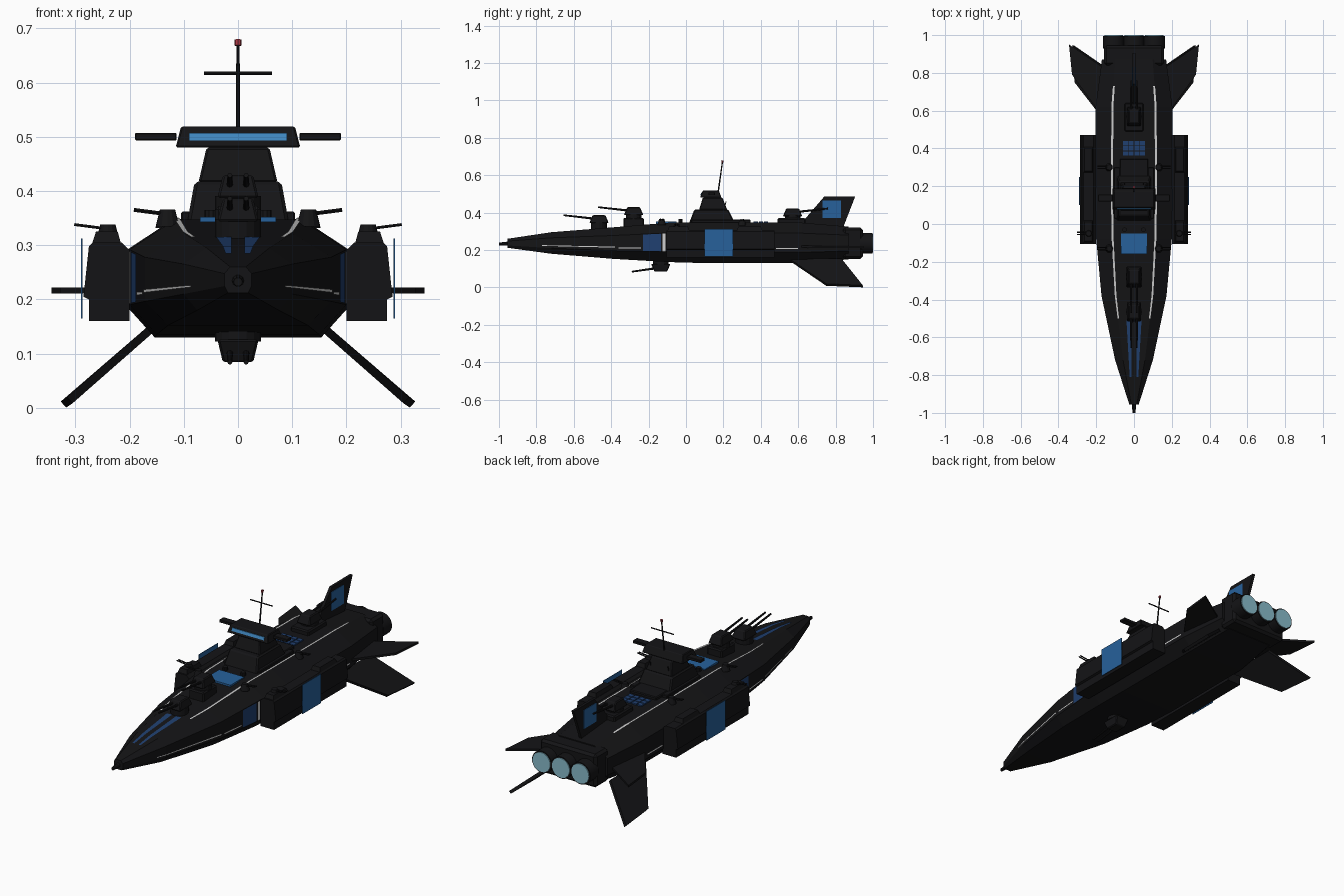
import bpy, bmesh, math
from mathutils import Vector

if "Cube" in bpy.data.objects:
    bpy.data.objects.remove(bpy.data.objects["Cube"])


def material(name, r, g, b):
    m = bpy.data.materials.new(name)
    m.diffuse_color = (r, g, b, 1)
    m.use_nodes = True
    m.node_tree.nodes["Principled BSDF"].inputs["Base Color"].default_value = m.diffuse_color
    return m


BLACK = material("hull_black", 0.007, 0.007, 0.008)
NAVY = material("navy", 0.014, 0.05, 0.16)
BLUE = material("blue", 0.02, 0.12, 0.33)
GLASS = material("glass", 0.05, 0.24, 0.52)
WHITE = material("white", 0.7, 0.7, 0.72)
GLOW = material("engine_glow", 0.25, 0.5, 0.6)
RED = material("red", 0.4, 0.04, 0.06)


def make(name, verts, faces, mat=BLACK, mirror=False, bevel=0):
    me = bpy.data.meshes.new(name)
    me.from_pydata([tuple(v) for v in verts], [], faces)
    bm = bmesh.new()
    bm.from_mesh(me)
    bmesh.ops.recalc_face_normals(bm, faces=bm.faces)
    bm.to_mesh(me)
    bm.free()
    me.materials.append(mat)
    o = bpy.data.objects.new(name, me)
    bpy.context.collection.objects.link(o)
    if bevel:
        b = o.modifiers.new("bevel", "BEVEL")
        b.width, b.segments = bevel, 1
    if mirror:
        o.modifiers.new("mirror", "MIRROR")
    return o


def loft(name, rings, mat=BLACK, **kw):
    n = len(rings[0])
    faces = [(i * n + j, i * n + (j + 1) % n, (i + 1) * n + (j + 1) % n, (i + 1) * n + j)
             for i in range(len(rings) - 1) for j in range(n)]
    faces += [tuple(range(n)), tuple(range((len(rings) - 1) * n, len(rings) * n))]
    return make(name, [v for r in rings for v in r], faces, mat, **kw)


def frustum(name, low, high, mat=BLACK, **kw):
    # each level: x0, x1, y0, y1, z
    ring = lambda a, b, c, d, z: [(a, c, z), (b, c, z), (b, d, z), (a, d, z)]
    return loft(name, [ring(*low), ring(*high)], mat, **kw)


def box(name, x0, x1, y0, y1, z0, z1, mat=BLACK, **kw):
    return frustum(name, (x0, x1, y0, y1, z0), (x0, x1, y0, y1, z1), mat, **kw)


def rod(name, a, b, r0, r1=None, sides=10, mat=BLACK, mirror=False):
    a, b = Vector(a), Vector(b)
    r1 = r0 if r1 is None else r1
    q = (b - a).to_track_quat('Z', 'Y')
    ring = lambda c, r: [c + q @ Vector((r * math.cos(t), r * math.sin(t), 0))
                         for t in (2 * math.pi * i / sides for i in range(sides))]
    o = loft(name, [ring(a, r0), ring(b, r1)], mat, mirror=mirror)
    if sides >= 20:
        for p in o.data.polygons:
            p.use_smooth = len(p.vertices) == 4
    return o


def fin(name, outline, offset, mirror=False):
    d = Vector(offset) / 2
    return loft(name, [[Vector(p) - d for p in outline], [Vector(p) + d for p in outline]], mirror=mirror)


# Hull: stations of y, half width, top, bottom
ST = [(-0.955, 0.025, 0.26, 0.212), (-0.72, 0.10, 0.295, 0.18), (-0.38, 0.172, 0.322, 0.152),
      (-0.08, 0.20, 0.347, 0.135), (0.10, 0.205, 0.348, 0.13), (0.62, 0.203, 0.346, 0.13),
      (0.87, 0.17, 0.325, 0.15)]


def section(y):
    for a, b in zip(ST, ST[1:]):
        if y <= b[0]:
            break
    t = (y - a[0]) / (b[0] - a[0])
    w, top, bot = (a[i] + (b[i] - a[i]) * t for i in (1, 2, 3))
    h = top - bot
    # deck edge, shoulder, chine, keel edge
    return [Vector(p) for p in ((w * .58, y, top), (w, y, top - h * .26),
                                (w, y, bot + h * .26), (w * .75, y, bot))]


def full_ring(y):
    s = section(y)
    return s + [Vector((-p.x, p.y, p.z)) for p in reversed(s)]


loft("hull", [full_ring(s[0]) for s in ST])
rod("bow_probe", (0, -1, 0.232), (0, -0.94, 0.235), 0.008, 0.012)


def ribbon(name, ys, point, mat):
    # thin painted band following the hull surface
    vs = [p for y in ys for p in point(y)]
    make(name, vs, [(2 * i, 2 * i + 1, 2 * i + 3, 2 * i + 2) for i in range(len(ys) - 1)], mat, mirror=True)


def side_band(f0, f1):
    def point(y):
        s = section(y)
        return [s[2].lerp(s[1], f) + Vector((0.0025, 0, 0)) for f in (f0, f1)]
    return point


def deck_band(f0, f1):
    def point(y):
        e = section(y)[0]
        return [Vector((x, y, e.z + 0.003)) for x in (e.x * f0, e.x * f1)]
    return point


# Painted bands
ribbon("deck_line", [-0.5, -0.38, -0.08, 0.1, 0.62, 0.73], deck_band(0.93, 1.02), WHITE)
ribbon("bow_stripe", [-0.81, -0.72, -0.51],
       lambda y: [Vector((x, y, section(y)[0].z + .003)) for x in (0.012, 0.012 + 0.028 * (y + 1.0) / .49)], NAVY)
ribbon("bow_side_line", [-0.77, -0.72, -0.38], side_band(0.20, 0.27), WHITE)
ribbon("mid_side_line", [-0.36, -0.24], side_band(0.16, 0.22), WHITE)
ribbon("stern_side_line", [0.48, 0.6], side_band(0.18, 0.24), WHITE)
ribbon("side_panel", [-0.23, -0.135], side_band(0.02, 0.98), NAVY)
ribbon("side_bar", [-0.125, -0.11], side_band(0.02, 0.98), WHITE)
box("deck_panel", -0.07, 0.07, -0.16, -0.05, 0.343, 0.352, BLUE)

# Engine housing and nozzles
box("engine_housing", -0.158, 0.158, 0.84, 0.945, 0.152, 0.32, bevel=0.012)
for x in (-0.108, 0, 0.108):
    rod("nozzle", (x, 0.93, 0.236), (x, 0.996, 0.236), 0.055, 0.055, 28)
    rod("nozzle_glow", (x, 0.99, 0.236), (x, 1.0, 0.236), 0.049, 0.049, 28, GLOW)

# Fins
fin("dorsal_fin", [(0, .61, .335), (0, .74, .487), (0, .905, .487), (0, .84, .32)], (0.014, 0, 0))
box("fin_panel", 0.008, 0.010, 0.73, 0.83, 0.37, 0.465, BLUE, mirror=True)
fin("side_fin", [(.19, .60, .218), (.328, .79, .216), (.344, .95, .216), (.15, .82, .218)],
    (0, 0, 0.011), mirror=True)
fin("lower_fin", [(.155, .55, .15), (.31, .75, .014), (.322, .945, .006), (.155, .83, .15)],
    (0.010, 0, 0.011), mirror=True)

# Side pods
profile = [(.200, .16), (.275, .16), (.275, .20), (.285, .205), (.275, .298), (.268, .305), (.215, .305), (.20, .29)]
loft("side_pod", [[(x, y, z) for x, z in profile] for y in (-0.105, 0.472)], mirror=True)
for y0, y1 in ((-0.10, 0.02), (0.27, 0.41)):
    frustum("pod_cap", (.215, .27, y0, y1, .30), (.222, .262, y0 + .01, y1 - .01, .325), mirror=True)
box("pod_panel", 0.287, 0.290, 0.10, 0.25, 0.165, 0.312, BLUE, mirror=True)

# Superstructure
frustum("tower_base", (-.094, .094, .015, .265, .34), (-.08, .08, .045, .225, .417), bevel=0.006)
frustum("tower_mid", (-.073, .073, .07, .22, .415), (-.058, .058, .09, .195, .48), bevel=0.004)
frustum("bridge", (-.115, .115, .075, .19, .48), (-.105, .105, .09, .175, .519), bevel=0.003)
fin("bridge_window", [(-.09, .080, .493), (.09, .080, .493), (.09, .085, .507), (-.09, .085, .507)], (0, .006, 0))
bpy.data.objects["bridge_window"].data.materials[0] = GLASS
box("bridge_wing", .113, .19, .12, .155, .493, .507, bevel=0.002, mirror=True)
rod("mast", (0, .172, .51), (0, .195, .672), .004, .003, 8)
rod("mast_crossbar", (-.063, .187, .617), (.063, .187, .617), .003, sides=8)
rod("mast_light", (0, .194, .668), (0, .196, .679), .006, sides=8, mat=RED)
rod("whip_aerial", (.05, .2, .41), (.05, .215, .46), .0025, sides=6, mirror=True)


def turret(name, y, z, d=-1, up=1, reach=0.19):
    # d: facing direction along y, up: above or below the hull
    rod(name + "_ring", (0, y, z - .02 * up), (0, y, z + .016 * up), .042, sides=16)
    lo, hi = z + .012 * up, z + .054 * up
    frustum(name + "_house", (-.038, .038, y - .052, y + .052, lo),
            (-.028, .028, y - .034, y + .034, hi), bevel=0.004)
    rod(name + "_barrel", (.015, y + d * .03, z + .036 * up),
        (.015, y + d * reach, z + .054 * up), .006, .0045, 8, mirror=True)


turret("bow_turret", -0.465, 0.332)
box("turret_pedestal", -.042, .042, -.335, -.225, .32, .372, bevel=0.006)
turret("upper_turret", -0.28, 0.375)
box("stern_pedestal", -.05, .05, .49, .64, .33, .37, bevel=0.006)
turret("stern_turret", 0.57, 0.368, d=1)
turret("belly_turret", -0.135, 0.138, up=-1, reach=0.155)


def light_gun(name, x, y, z):
    rod(name + "_mount", (x, y, z - .02), (x, y, z + .012), .022, .014, 12, mirror=True)
    for dy in (-.006, .006):
        rod(name + "_barrel", (x, y + dy, z + .004), (x + .062, y + dy, z + .012), .003, sides=6, mirror=True)


light_gun("pod_gun", .24, -.05, .326)
light_gun("deck_gun", .13, -.13, .354)
light_gun("aft_gun", .13, .30, .352)

# Deck details
box("deckhouse", -.075, .075, .25, .345, .34, .362, bevel=0.004)
for i in range(4):
    for j in range(3):
        x, y = -.0585 + i * .0305, .362 + j * .027
        box("deck_hatch", x, x + .026, y, y + .023, .344, .353, NAVY)
box("deck_locker", .075, .105, .03, .30, .34, .362, bevel=0.003, mirror=True)
rod("vent", (.05, -.03, .34), (.05, -.03, .365), .012, mirror=True)
